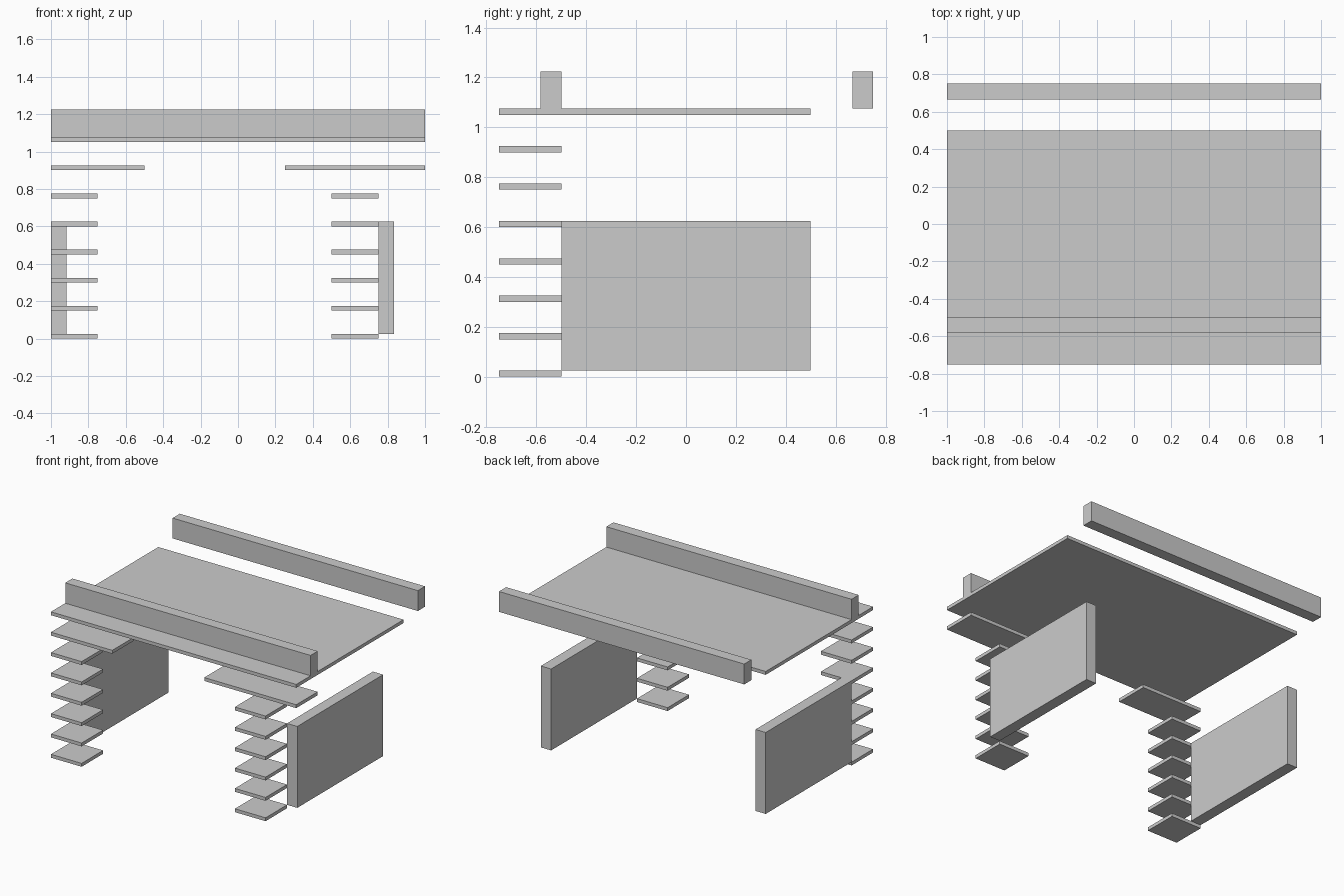
import bpy
import bmesh
from mathutils import Vector

if "Cube" in bpy.data.objects:
    bpy.data.objects.remove(bpy.data.objects["Cube"])


def box(name, x, y, z):
    """Axis-aligned box from (min, max) ranges."""
    lo, hi = Vector((x[0], y[0], z[0])), Vector((x[1], y[1], z[1]))
    bm = bmesh.new()
    bmesh.ops.create_cube(bm, size=1)
    for v in bm.verts:
        v.co = (lo + hi) / 2 + v.co * (hi - lo)
    mesh = bpy.data.meshes.new(name)
    bm.to_mesh(mesh)
    bm.free()
    obj = bpy.data.objects.new(name, mesh)
    bpy.context.collection.objects.link(obj)
    return obj


T = 0.025          # slab thickness
STEP = 0.15        # storey height
WALL = 1 / 12      # wall thickness
FRONT = (-0.75, -0.5)

# Stacked pillar slabs, with a wider capital slab on top of each stack
for side, x0, cap in (("left", -1.0, (-1.0, -0.5)), ("right", 0.5, (0.25, 1.0))):
    for i in range(6):
        z = i * STEP
        box(f"{side}_pillar_slab_{i + 1}", (x0, x0 + 0.25), FRONT, (z, z + T))
    box(f"{side}_capital_slab", cap, FRONT, (6 * STEP, 6 * STEP + T))

# Side walls behind the pillars
for side, x0 in (("left", -1.0), ("right", 0.75)):
    box(f"{side}_wall", (x0, x0 + WALL), (-0.5, 0.5), (T, T + 0.6))

# Roof slab
roof = 7 * STEP
box("roof_slab", (-1, 1), (-0.75, 0.5), (roof, roof + T))

# Front and back parapets
for side, y1 in (("front", -0.5), ("back", 0.75)):
    box(f"{side}_parapet", (-1, 1), (y1 - WALL, y1), (roof + T, roof + T + STEP))
